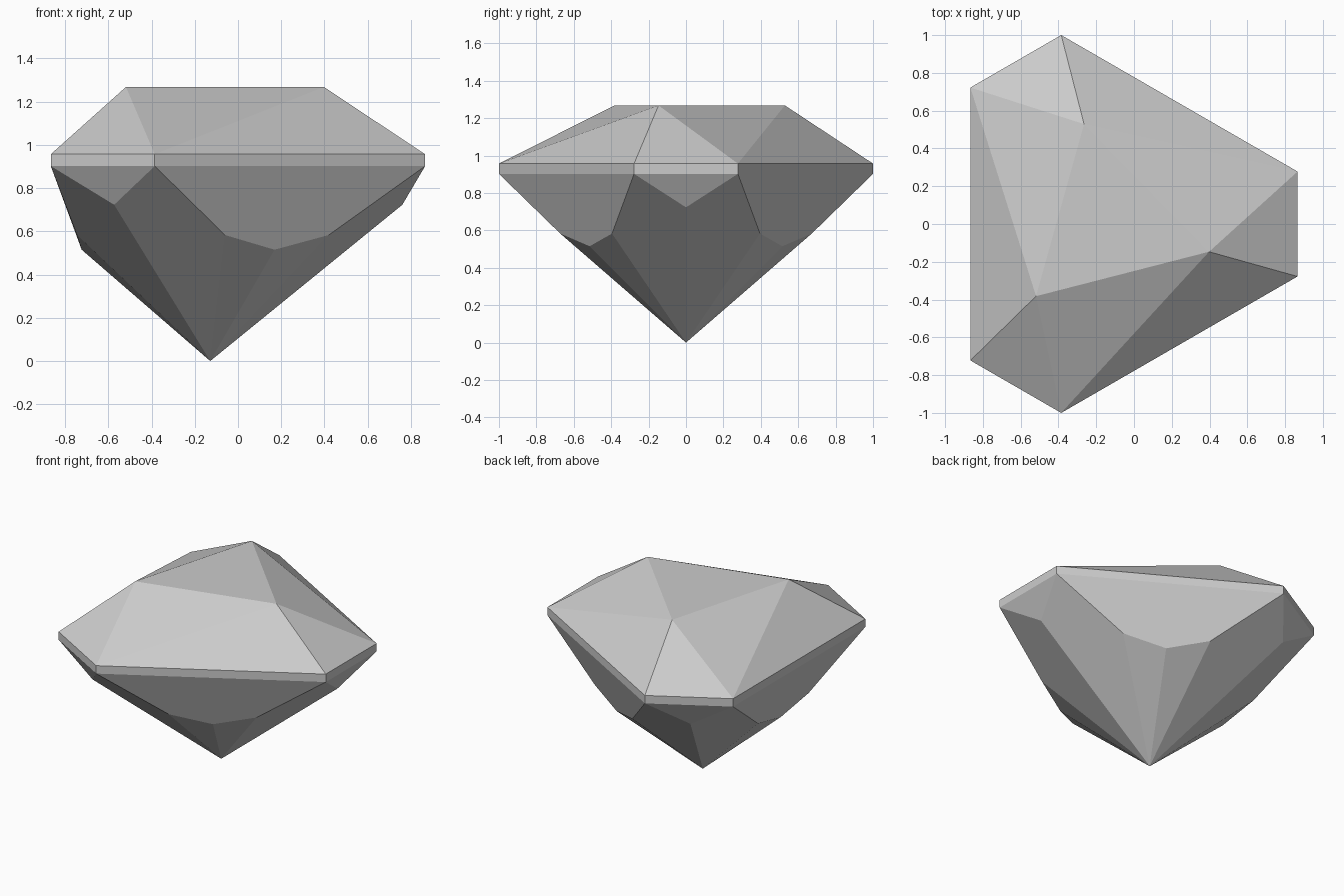
import bpy, bmesh, math

if "Cube" in bpy.data.objects:
    bpy.data.objects.remove(bpy.data.objects["Cube"])

CX = -0.1285          # gem axis
R_GIRDLE, A = 1.0325, math.radians(15.6)
Z_LOW, Z_HIGH, Z_TABLE = 0.902, 0.957, 1.268

bm = bmesh.new()


def ring_point(radius, angle, z):
    return bm.verts.new((CX + radius * math.cos(angle), radius * math.sin(angle), z))


culet = bm.verts.new((CX, 0, 0))
sectors = []
for k in range(3):                      # threefold symmetry about the axis
    t = math.radians(120) * k
    long_mid = t - math.radians(60)
    sectors.append(dict(
        # girdle corners either side of a short edge (c, b)
        c_lo=ring_point(R_GIRDLE, t - A, Z_LOW), c_hi=ring_point(R_GIRDLE, t - A, Z_HIGH),
        b_lo=ring_point(R_GIRDLE, t + A, Z_LOW), b_hi=ring_point(R_GIRDLE, t + A, Z_HIGH),
        table=ring_point(0.546, t - A, Z_TABLE),
        short=ring_point(0.889, t, 0.723),
        left=ring_point(0.676, long_mid - math.radians(24.2), 0.583),
        mid=ring_point(0.595, long_mid, 0.515),
        right=ring_point(0.676, long_mid + math.radians(24.2), 0.583)))

for k in range(3):
    s, prev, nxt = sectors[k], sectors[k - 1], sectors[(k + 1) % 3]
    faces = [
        # crown
        (s['table'], s['c_hi'], s['b_hi']),
        (s['table'], prev['b_hi'], s['c_hi']),
        (s['table'], s['b_hi'], nxt['table']),
        # girdle band
        (s['c_lo'], s['b_lo'], s['b_hi'], s['c_hi']),
        (prev['b_lo'], s['c_lo'], s['c_hi'], prev['b_hi']),
        # pavilion
        (s['b_lo'], s['c_lo'], s['short']),
        (s['c_lo'], prev['b_lo'], s['left'], s['mid'], s['right']),
        (s['short'], s['c_lo'], s['right'], culet),
        (s['short'], culet, nxt['left'], s['b_lo']),
        (s['right'], s['mid'], culet),
        (s['mid'], s['left'], culet)]
    for f in faces:
        bm.faces.new(f)
bm.faces.new([s['table'] for s in sectors])
bmesh.ops.recalc_face_normals(bm, faces=bm.faces)

mesh = bpy.data.meshes.new("cut_gem")
bm.to_mesh(mesh)
bm.free()
gem = bpy.data.objects.new("cut_gem", mesh)
bpy.context.collection.objects.link(gem)

grey = bpy.data.materials.new("light grey")
grey.diffuse_color = (0.6, 0.6, 0.6, 1)
grey.use_nodes = True
grey.node_tree.nodes["Principled BSDF"].inputs["Base Color"].default_value = grey.diffuse_color
mesh.materials.append(grey)
